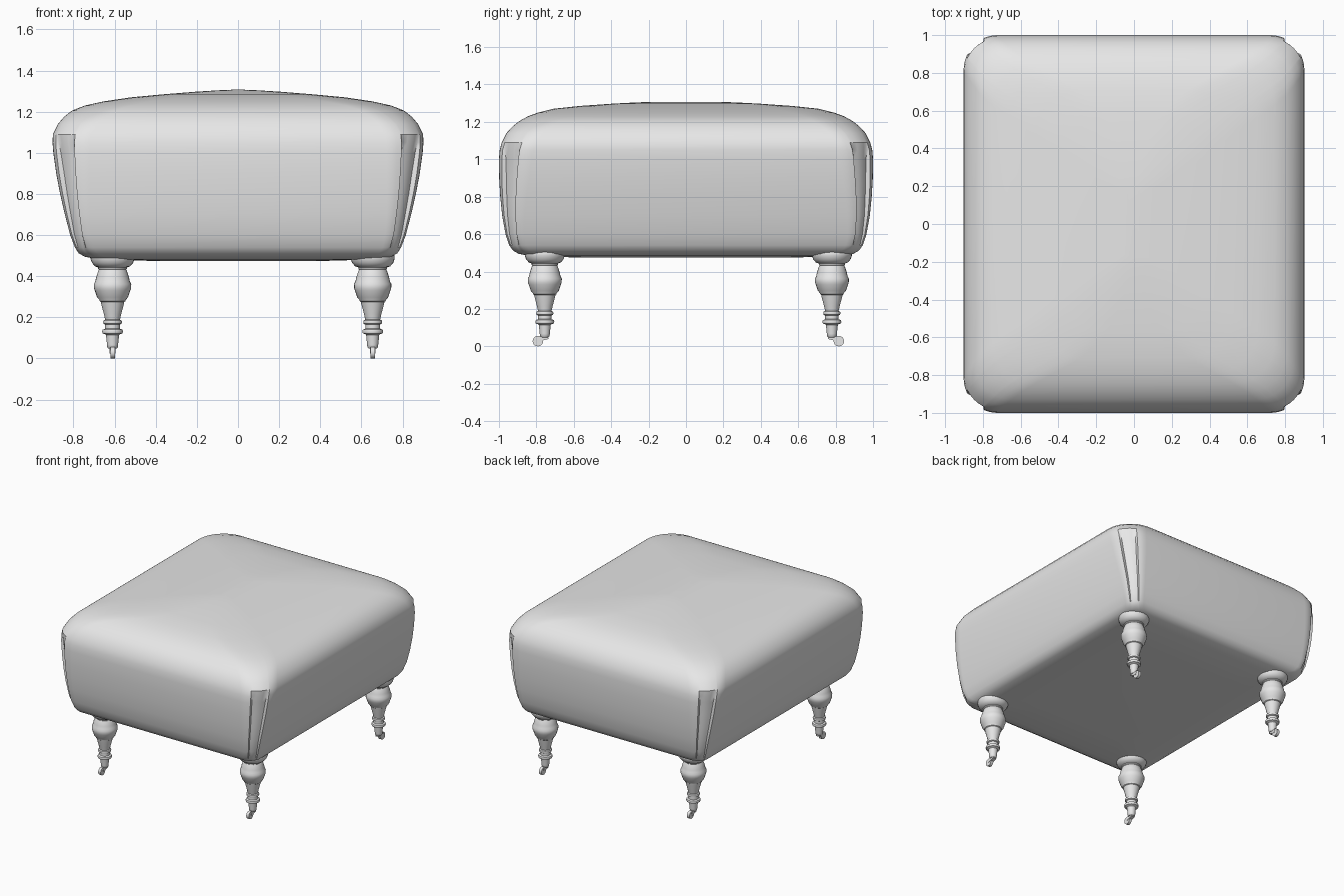
import bpy, bmesh, math
from mathutils import Matrix

if "Cube" in bpy.data.objects:
    bpy.data.objects.remove(bpy.data.objects["Cube"])

grey = bpy.data.materials.new("plain grey")
grey.diffuse_color = (0.8, 0.8, 0.8, 1)
grey.use_nodes = True
grey.node_tree.nodes["Principled BSDF"].inputs["Base Color"].default_value = grey.diffuse_color


def finish(name, bm, angle=40):
    bmesh.ops.recalc_face_normals(bm, faces=bm.faces)
    me = bpy.data.meshes.new(name)
    bm.to_mesh(me)
    bm.free()
    me.materials.append(grey)
    ob = bpy.data.objects.new(name, me)
    bpy.context.collection.objects.link(ob)
    bpy.ops.object.select_all(action='DESELECT')
    ob.select_set(True)
    bpy.context.view_layer.objects.active = ob
    bpy.ops.object.shade_smooth_by_angle(angle=math.radians(angle))
    return ob


def loft(bm, rings):
    """Skin a stack of equal-length point rings and cap both ends."""
    rows = [[bm.verts.new(p) for p in ring] for ring in rings]
    n = len(rows[0])
    for a, b in zip(rows, rows[1:]):
        for i in range(n):
            j = (i + 1) % n
            bm.faces.new((a[i], a[j], b[j], b[i]))
    bm.faces.new(rows[0])
    bm.faces.new(rows[-1])


# Cushion: rounded rectangle rings with a recessed pleat at each corner
ARC = [0, .09, .18, .27, .30, .41, .5, .59, .70, .73, .82, .91, 1]


def cushion_ring(z, hx, hy, r, groove):
    pts = []
    corners = [(1, 1), (-1, 1), (-1, -1), (1, -1)]
    for k, (sx, sy) in enumerate(corners):
        for t in ARC:
            a = math.pi / 2 * (k + t)
            rad = r - (groove if .29 < t < .71 else 0)
            pts.append((sx * (hx - r) + rad * math.cos(a),
                        sy * (hy - r) + rad * math.sin(a), z))
    return pts


# z, half width, half depth, corner radius, pleat depth
CUSHION = [
    (.474, .40, .55, .10, 0), (.482, .68, .83, .12, 0),
    (.495, .745, .895, .10, 0), (.512, .775, .925, .09, 0),
    (.54, .793, .945, .09, .006), (.60, .816, .965, .10, .012),
    (.70, .842, .983, .12, .018), (.80, .865, .993, .14, .022),
    (.90, .884, .999, .16, .024), (1.0, .898, 1.0, .175, .02),
    (1.05, .902, .996, .18, .012), (1.09, .900, .985, .185, 0),
    (1.14, .876, .960, .19, 0), (1.175, .846, .928, .20, 0),
    (1.205, .808, .890, .21, 0), (1.23, .745, .845, .22, 0),
    (1.25, .655, .79, .23, 0), (1.27, .52, .71, .24, 0),
    (1.285, .36, .57, .22, 0), (1.297, .21, .40, .15, 0),
    (1.304, .10, .27, .08, 0), (1.307, .03, .18, .025, 0)]
bm = bmesh.new()
loft(bm, [cushion_ring(*row) for row in CUSHION])
finish("cushion", bm, 35)

# Turned leg profile: radius, height
LEG = [(.020, .048), (.026, .055), (.027, .068), (.032, .115), (.036, .118),
       (.048, .122), (.051, .131), (.048, .140), (.036, .145), (.036, .165),
       (.044, .169), (.046, .177), (.044, .185), (.036, .189), (.042, .215),
       (.055, .265), (.057, .275), (.063, .279), (.064, .285), (.075, .297),
       (.086, .330), (.090, .340), (.091, .362), (.084, .375), (.080, .395),
       (.070, .425), (.066, .432), (.070, .436), (.070, .443), (.085, .448),
       (.100, .465), (.107, .485), (.107, .500), (.09, .53)]
SIDES = 28


def turned_leg(name, x, y):
    bm = bmesh.new()
    loft(bm, [[(x + r * math.cos(2 * math.pi * i / SIDES),
                y + r * math.sin(2 * math.pi * i / SIDES), z)
               for i in range(SIDES)] for r, z in LEG])
    finish(name, bm)


def castor(name, x, y, out):
    # Wheel trailing outwards
    bm = bmesh.new()
    m = Matrix.Translation((x, y + out * .037, .028)) @ Matrix.Rotation(math.pi / 2, 4, 'Y')
    bmesh.ops.create_cone(bm, cap_ends=True, segments=20, radius1=.028,
                          radius2=.028, depth=.022, matrix=m)
    finish(name + "_wheel", bm)
    # Bracket from the leg to the wheel axle
    bm = bmesh.new()
    m = (Matrix.Translation((x, y + out * .010, .043))
         @ Matrix.Rotation(-out * .25, 4, 'X') @ Matrix.Diagonal((.028, .056, .022, 1)))
    bmesh.ops.create_cube(bm, size=1, matrix=m)
    finish(name + "_bracket", bm)


for x, side in ((-.61, "left"), (.655, "right")):
    for y, end, out in ((-.755, "front", -1), (.78, "back", 1)):
        turned_leg(f"{end}_{side}_leg", x, y)
        castor(f"{end}_{side}_castor", x, y, out)
